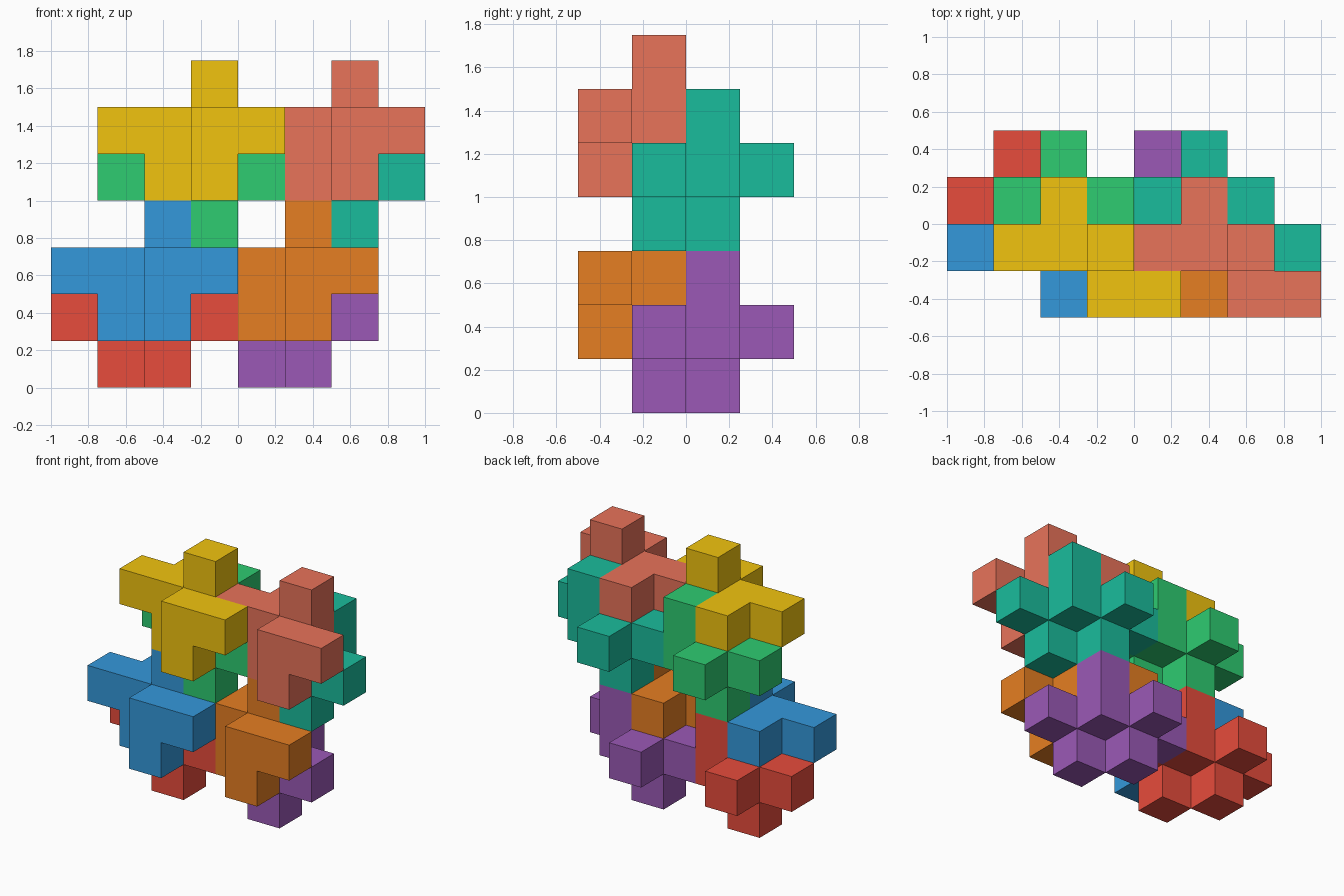
import bpy, bmesh
from mathutils import Vector

if "Cube" in bpy.data.objects:
    bpy.data.objects.remove(bpy.data.objects["Cube"])

U = 0.25  # cell size
ORIGIN = Vector((-1.0, -0.5, 0.0))

# Cells of the one repeating block shape
CELLS = [(0, 1, 2), (1, 1, 2), (2, 1, 2), (2, 0, 2), (3, 0, 2),
         (1, 2, 2), (2, 1, 3), (1, 1, 1), (2, 0, 1)]


def linear(hex_colour):
    vals = [int(hex_colour[n:n + 2], 16) / 255 for n in (0, 2, 4)]
    return [v / 12.92 if v <= 0.04045 else ((v + 0.055) / 1.055) ** 2.4 for v in vals] + [1]


def block(name, shift, colour):
    cells = {tuple(a + b for a, b in zip(c, shift)) for c in CELLS}
    bm = bmesh.new()
    for c in cells:
        for axis in range(3):
            for side in (0, 1):
                near = list(c)
                near[axis] += 2 * side - 1
                if tuple(near) in cells:
                    continue  # no wall between cells of the same block
                a, b = (axis + 1) % 3, (axis + 2) % 3
                quad = []
                for s, t in ((0, 0), (1, 0), (1, 1), (0, 1)):
                    p = Vector(c)
                    p[axis] += side
                    p[a] += s
                    p[b] += t
                    quad.append(bm.verts.new(ORIGIN + p * U))
                bm.faces.new(quad if side else quad[::-1])
    bmesh.ops.remove_doubles(bm, verts=bm.verts, dist=0.001)
    mesh = bpy.data.meshes.new(name)
    bm.to_mesh(mesh)
    bm.free()
    mat = bpy.data.materials.new(name + "_paint")
    mat.diffuse_color = linear(colour)
    mat.use_nodes = True
    mat.node_tree.nodes["Principled BSDF"].inputs["Base Color"].default_value = mat.diffuse_color
    mesh.materials.append(mat)
    bpy.context.collection.objects.link(bpy.data.objects.new(name, mesh))


# Four pairs: a front block and a back block one cell behind and one lower
PAIRS = [("lower_left", (0, 0, 0), "3498db", "e74c3c"),
         ("lower_right", (3, 0, 0), "e67e22", "9b59b6"),
         ("upper_left", (1, 0, 3), "f1c40f", "2ecc71"),
         ("upper_right", (4, 0, 3), "e8735a", "1abc9c")]
for place, (x, y, z), front, back in PAIRS:
    block(place + "_front_block", (x, y, z), front)
    block(place + "_back_block", (x, y + 1, z - 1), back)
